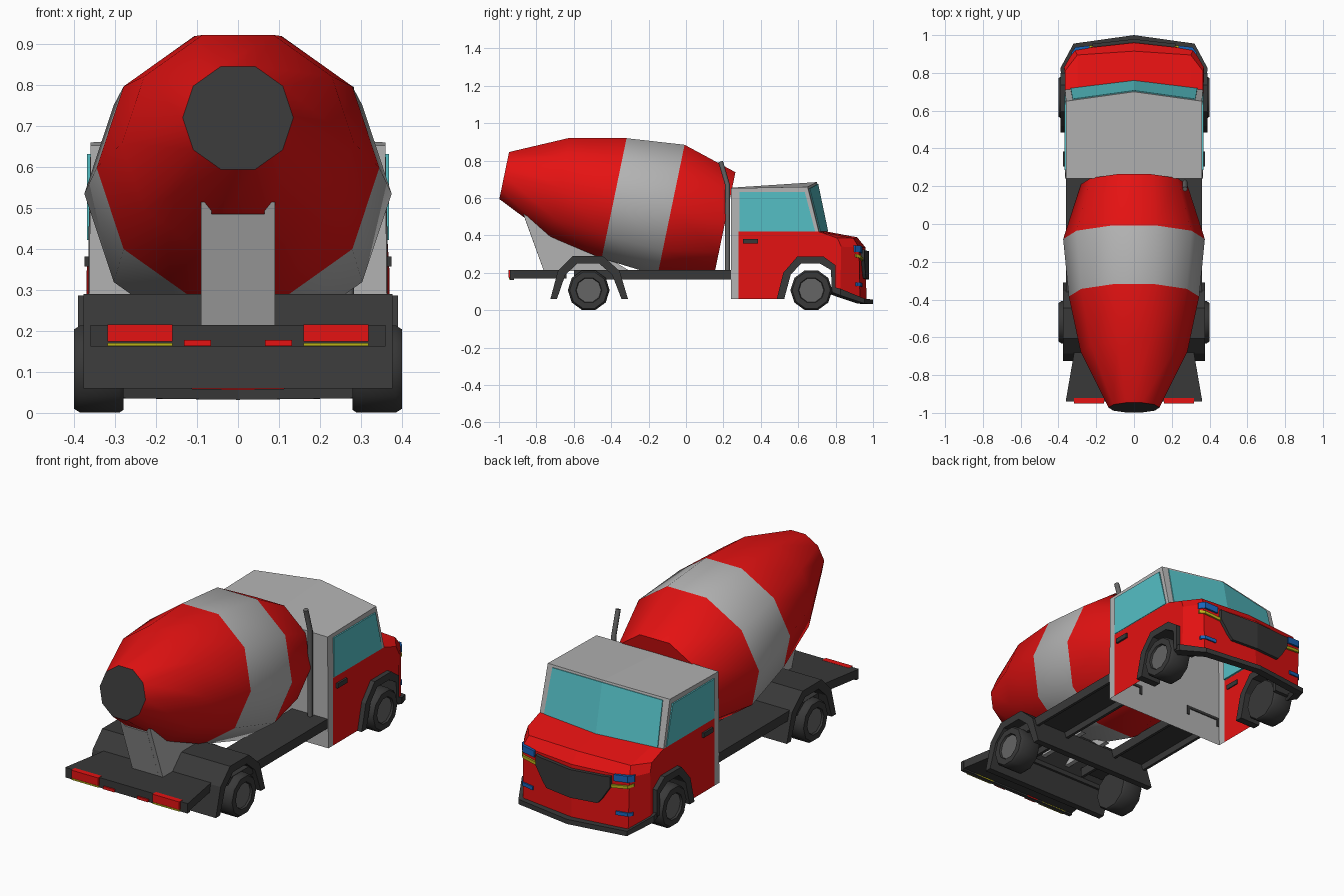
import bpy, bmesh, math
from mathutils import Matrix, Vector

if "Cube" in bpy.data.objects:
    bpy.data.objects.remove(bpy.data.objects["Cube"])


def material(name, *rgb):
    m = bpy.data.materials.new(name)
    m.diffuse_color = (*rgb, 1)
    m.use_nodes = True
    m.node_tree.nodes["Principled BSDF"].inputs["Base Color"].default_value = m.diffuse_color
    return m


RED = material("red", 0.78, 0.006, 0.006)
DARK = material("dark", 0.04, 0.04, 0.04)
GREY = material("grey", 0.45, 0.45, 0.45)
HUB = material("hub", 0.13, 0.13, 0.13)
GLASS = material("glass", 0.09, 0.52, 0.56)
BLUE = material("blue", 0.01, 0.13, 0.5)
YELLOW = material("yellow", 0.5, 0.45, 0.01)


def build(name, verts, faces, mats, mirror=False, ids=None, smooth=None):
    bm = bmesh.new()
    vs = [bm.verts.new(v) for v in verts]
    for i, f in enumerate(faces):
        face = bm.faces.new([vs[k] for k in f])
        face.material_index = ids[i] if ids else 0
    bmesh.ops.recalc_face_normals(bm, faces=bm.faces)
    me = bpy.data.meshes.new(name)
    bm.to_mesh(me)
    bm.free()
    for m in mats if isinstance(mats, list) else [mats]:
        me.materials.append(m)
    ob = bpy.data.objects.new(name, me)
    bpy.context.collection.objects.link(ob)
    if smooth:
        bpy.ops.object.select_all(action='DESELECT')
        ob.select_set(True)
        bpy.context.view_layer.objects.active = ob
        bpy.ops.object.shade_smooth_by_angle(angle=math.radians(smooth))
    if mirror:
        ob.modifiers.new("mirror", 'MIRROR')
    return ob


def loft(name, sections, mats, mirror=False, ids=None, smooth=None):
    """Closed sections joined in order, capped at both ends."""
    n = len(sections[0])
    faces, fid = [list(range(n))], [ids[0] if ids else 0]
    for s in range(len(sections) - 1):
        for i in range(n):
            j = (i + 1) % n
            faces.append([s * n + i, s * n + j, s * n + n + j, s * n + n + i])
            fid.append(ids[s + 1] if ids else 0)
    last = (len(sections) - 1) * n
    faces.append(list(range(last, last + n)))
    fid.append(ids[-1] if ids else 0)
    return build(name, [v for s in sections for v in s], faces, mats, mirror, fid, smooth)


def prism(name, yz, x0, x1, mat, mirror=False):
    return loft(name, [[(x, y, z) for y, z in yz] for x in (x0, x1)], mat, mirror)


def box(name, x0, x1, y0, y1, z0, z1, mat, mirror=False):
    return prism(name, [(y0, z0), (y1, z0), (y1, z1), (y0, z1)], x0, x1, mat, mirror)


def lathe(name, profile, mtx, mats, ids, mirror=False, smooth=40):
    rings = [[mtx @ Vector((r * math.cos(k * math.pi / 5), r * math.sin(k * math.pi / 5), s))
              for k in range(10)] for r, s in profile]
    return loft(name, rings, mats, mirror, ids, smooth)


# Mixing drum: ten sides, tilted, with a pale band
tilt = Matrix.Translation((0, -0.972, 0.72)) @ Matrix.Rotation(math.radians(-101.7), 4, 'X')
lathe("drum", [(0.135, 0), (0.283, 0.303), (0.345, 0.6), (0.375, 0.911), (0.282, 1.207)],
      tilt, [RED, GREY, DARK], [2, 0, 0, 1, 0, 0])

# Drum pedestal
prism("pedestal_side", [(-0.87, 0.515), (-0.76, 0.21), (-0.3, 0.21), (-0.45, 0.3), (-0.7, 0.42)],
      0.065, 0.09, GREY, True)
prism("pedestal_back", [(-0.86, 0.485), (-0.76, 0.21), (-0.735, 0.21), (-0.835, 0.485)],
      -0.066, 0.066, GREY)

# Chassis deck, skirts and tail
box("deck_side", 0.15, 0.36, -0.6, 0.245, 0.2, 0.215, DARK, True)
box("deck_skirt", 0.345, 0.36, -0.6, 0.245, 0.165, 0.215, DARK, True)
box("deck_inner_rail", 0.15, 0.165, -0.6, 0.245, 0.165, 0.2, DARK, True)
tail = [(-0.36, -0.93), (0.36, -0.93), (0.31, -0.64), (-0.31, -0.64)]
loft("tail_deck", [[(x, y, z) for x, y in tail] for z in (0.17, 0.215)], DARK)
box("tail_plate", -0.36, 0.36, -0.94, -0.92, 0.162, 0.215, DARK)

# Tail lights
box("tail_light", 0.16, 0.318, -0.95, -0.92, 0.174, 0.216, RED, True)
box("tail_indicator", 0.16, 0.318, -0.947, -0.92, 0.163, 0.171, YELLOW, True)
box("tail_small_light", 0.066, 0.132, -0.947, -0.92, 0.163, 0.178, RED, True)

# Wheels and arches
turn = Matrix.Rotation(math.pi / 2, 4, 'Y') @ Matrix.Rotation(math.pi / 2, 4, 'Z')
tyre = [(0.105, 0.28), (0.112, 0.29), (0.112, 0.385), (0.102, 0.4), (0.07, 0.4), (0.066, 0.39)]
for name, y in (("front_wheel", 0.67), ("rear_wheel", -0.52)):
    lathe(name, tyre, Matrix.Translation((0, y, 0.107)) @ turn, [DARK, HUB],
          [0, 0, 0, 0, 0, 0, 1], True)
rear_arch = [(-0.205, 0.06), (-0.165, 0.21), (-0.085, 0.29), (0.075, 0.29), (0.165, 0.21),
             (0.21, 0.06), (0.175, 0.06), (0.125, 0.19), (0.055, 0.25), (-0.06, 0.25),
             (-0.125, 0.19), (-0.17, 0.06)]
prism("rear_fender", [(y - 0.52, z) for y, z in rear_arch], -0.377, 0.377, DARK)
front_arch = [(-0.185, 0.06), (-0.15, 0.2), (-0.075, 0.287), (0.065, 0.287), (0.13, 0.24),
              (0.13, 0.1), (0.11, 0.1), (0.105, 0.215), (0.045, 0.25), (-0.055, 0.25),
              (-0.11, 0.19), (-0.145, 0.06)]
prism("front_fender", [(y + 0.67, z) for y, z in front_arch], 0.27, 0.39, DARK, True)

# Lower cab: open shell with hood and front, doors cut around the wheel arch
rows = [[(0.365, 0.71, 0.42), (0.3, 0.718, 0.42), (0, 0.755, 0.42)],
        [(0.365, 0.81, 0.385), (0.3, 0.895, 0.385), (0, 0.915, 0.39)],
        [(0.37, 0.83, 0.34), (0.315, 0.925, 0.335), (0, 0.96, 0.335)],
        [(0.37, 0.825, 0.1), (0.31, 0.93, 0.055), (0, 0.965, 0.045)]]
verts = [v for r in rows for v in r]
faces = [[r * 3 + c, r * 3 + c + 1, r * 3 + c + 4, r * 3 + c + 3] for r in range(3) for c in range(2)]
door = [(0.79, 0.11), (0.79, 0.23), (0.73, 0.275), (0.6, 0.275), (0.53, 0.2), (0.495, 0.06),
        (0.28, 0.06), (0.28, 0.42)]
verts += [(0.365, y, z) for y, z in door]
faces.append([0, 3, 6, 9] + list(range(12, 20)))
build("cab_lower_body", verts, faces, RED, True)

# Upper cab: rear wall, side frame, roof and windscreen frame
verts = [(0.365, 0.24, 0.06), (0.365, 0.28, 0.06), (0.365, 0.28, 0.42), (0.365, 0.71, 0.42),
         (0.36, 0.65, 0.66), (0.36, 0.24, 0.652), (0, 0.755, 0.42), (0, 0.7, 0.685),
         (0, 0.24, 0.655), (0, 0.24, 0.06)]
build("cab_upper_body", verts, [[0, 1, 2, 3, 4, 5], [3, 6, 7, 4], [4, 7, 8, 5], [0, 5, 8, 9]],
      GREY, True)
prism("side_window", [(0.285, 0.422), (0.69, 0.422), (0.635, 0.632), (0.285, 0.632)],
      0.355, 0.368, GLASS, True)
screen = [(0.335, 0.714, 0.422), (0, 0.755, 0.422), (0, 0.702, 0.675), (0.325, 0.657, 0.65)]
loft("windscreen", [[(x, y + d, z) for x, y, z in screen] for d in (-0.005, 0.005)], GLASS, True)
box("door_handle", 0.36, 0.375, 0.305, 0.385, 0.357, 0.382, DARK, True)


# Front details follow the bent nose
def nose_strip(name, cols, mat, depth):
    sections = []
    for x, top, low in cols:
        y = 0.965 - 0.113 * x if x <= 0.31 else 0.93 - 1.75 * (x - 0.31)
        k = 0 if x <= 0.31 else depth * 0.8
        sections.append([(x + k, y + depth, top), (x + k, y + depth, low),
                         (x, y - 0.012, low), (x, y - 0.012, top)])
    loft(name, sections, mat, True)


nose_strip("grille", [(0, 0.315, 0.165), (0.15, 0.32, 0.17), (0.175, 0.32, 0.2),
                      (0.22, 0.325, 0.27)], DARK, 0.014)
nose_strip("headlight", [(0.235, 0.338, 0.303), (0.31, 0.345, 0.31), (0.327, 0.345, 0.31)], BLUE, 0.006)
nose_strip("indicator", [(0.215, 0.28, 0.264), (0.31, 0.293, 0.277), (0.325, 0.3, 0.285)], YELLOW, 0.006)
nose_strip("fog_light", [(0.245, 0.145, 0.125), (0.31, 0.148, 0.13), (0.322, 0.148, 0.13)], BLUE, 0.006)

# Front bumper
bumper = [(0, 1.0, 0.057, 0.032), (0.32, 0.955, 0.062, 0.036), (0.39, 0.825, 0.115, 0.08),
          (0.385, 0.785, 0.125, 0.095)]
loft("front_bumper", [[(x, y, t), (x, y, b), (x * 0.92, y - 0.04, b), (x * 0.92, y - 0.04, t)]
                      for x, y, t, b in bumper], DARK, True)

# Exhaust pipe
pipe = bpy.data.curves.new("exhaust_pipe", 'CURVE')
pipe.dimensions = '3D'
pipe.bevel_depth, pipe.bevel_resolution, pipe.use_fill_caps = 0.013, 2, True
path = pipe.splines.new('POLY')
path.points.add(2)
for p, co in zip(path.points, [(0.27, 0.222, 0.21), (0.27, 0.222, 0.67), (0.27, 0.185, 0.795)]):
    p.co = (*co, 1)
pipe.materials.append(HUB)
bpy.context.collection.objects.link(bpy.data.objects.new("exhaust_pipe", pipe))
